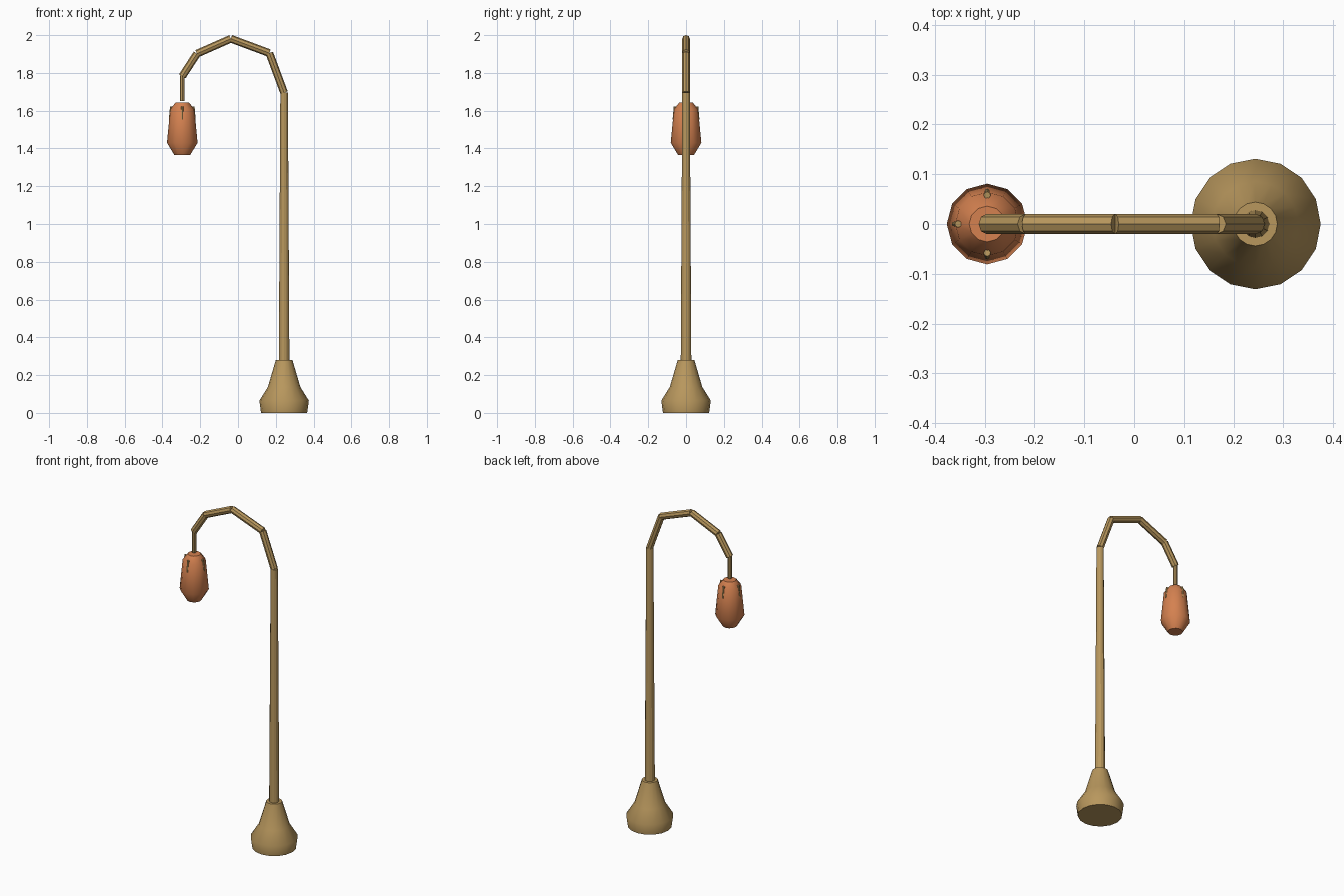
import bpy, bmesh, math
from mathutils import Vector, Matrix

if "Cube" in bpy.data.objects:
    bpy.data.objects.remove(bpy.data.objects["Cube"])

POLE_X, LAMP_X = 0.244, -0.295


def material(name, rgb):
    m = bpy.data.materials.new(name)
    m.diffuse_color = (*rgb, 1)
    m.use_nodes = True
    m.node_tree.nodes["Principled BSDF"].inputs["Base Color"].default_value = m.diffuse_color
    return m


brass = material("brass", (0.48, 0.31, 0.11))
orange = material("orange", (0.66, 0.22, 0.08))


def finish(name, bm, mat, smooth=None):
    bmesh.ops.recalc_face_normals(bm, faces=bm.faces)
    me = bpy.data.meshes.new(name)
    bm.to_mesh(me)
    bm.free()
    ob = bpy.data.objects.new(name, me)
    bpy.context.collection.objects.link(ob)
    me.materials.append(mat)
    if smooth:
        bpy.ops.object.select_all(action='DESELECT')
        ob.select_set(True)
        bpy.context.view_layer.objects.active = ob
        bpy.ops.object.shade_smooth_by_angle(angle=math.radians(smooth))
    return ob


def turned(name, profile, x, sides, mat, smooth):
    """Capped solid of revolution from (radius, z) points."""
    bm = bmesh.new()
    rings = [[bm.verts.new((x + r * math.cos(math.tau * i / sides),
                            r * math.sin(math.tau * i / sides), z))
              for i in range(sides)] for r, z in profile]
    for a, b in zip(rings, rings[1:]):
        for i in range(sides):
            j = (i + 1) % sides
            bm.faces.new((a[i], a[j], b[j], b[i]))
    bm.faces.new(rings[0])
    bm.faces.new(rings[-1])
    return finish(name, bm, mat, smooth)


def rod(name, start, end, r1, r2, sides, mat):
    """Capped straight rod between two points."""
    a, b = Vector(start), Vector(end)
    d = b - a
    rot = d.to_track_quat('Z', 'Y').to_matrix().to_4x4()
    bm = bmesh.new()
    bmesh.ops.create_cone(bm, cap_ends=True, segments=sides, radius1=r1, radius2=r2,
                          depth=d.length, matrix=Matrix.Translation((a + b) / 2) @ rot)
    return finish(name, bm, mat)


# Flared foot and tapering pole
turned("base", [(0.122, 0), (0.131, 0.065), (0.086, 0.137), (0.044, 0.28)],
       POLE_X, 16, brass, 40)
rod("pole", (POLE_X, 0, 0.27), (POLE_X, 0, 1.695), 0.028, 0.020, 12, brass)

# Bent arm made of straight separate lengths
path = [(POLE_X, 1.695), (0.166, 1.905), (-0.038, 1.981), (-0.217, 1.902), (LAMP_X, 1.782)]
for i, (p, q) in enumerate(zip(path, path[1:])):
    rod(f"arm_segment_{i + 1}", (p[0], 0, p[1]), (q[0], 0, q[1]), 0.0205, 0.0205, 8, brass)
rod("hanger", (LAMP_X, 0, 1.785), (LAMP_X, 0, 1.652), 0.012, 0.012, 8, brass)

# Lantern and its four pins
turned("lantern", [(0.041, 1.364), (0.081, 1.43), (0.064, 1.607), (0.036, 1.643)],
       LAMP_X, 12, orange, 50)
for i in range(4):
    c, s = math.cos(math.pi / 2 * i), math.sin(math.pi / 2 * i)
    rod(f"lantern_pin_{i + 1}", (LAMP_X + 0.066 * c, 0.066 * s, 1.553),
        (LAMP_X + 0.058 * c, 0.058 * s, 1.622), 0.005, 0.007, 8, brass)
